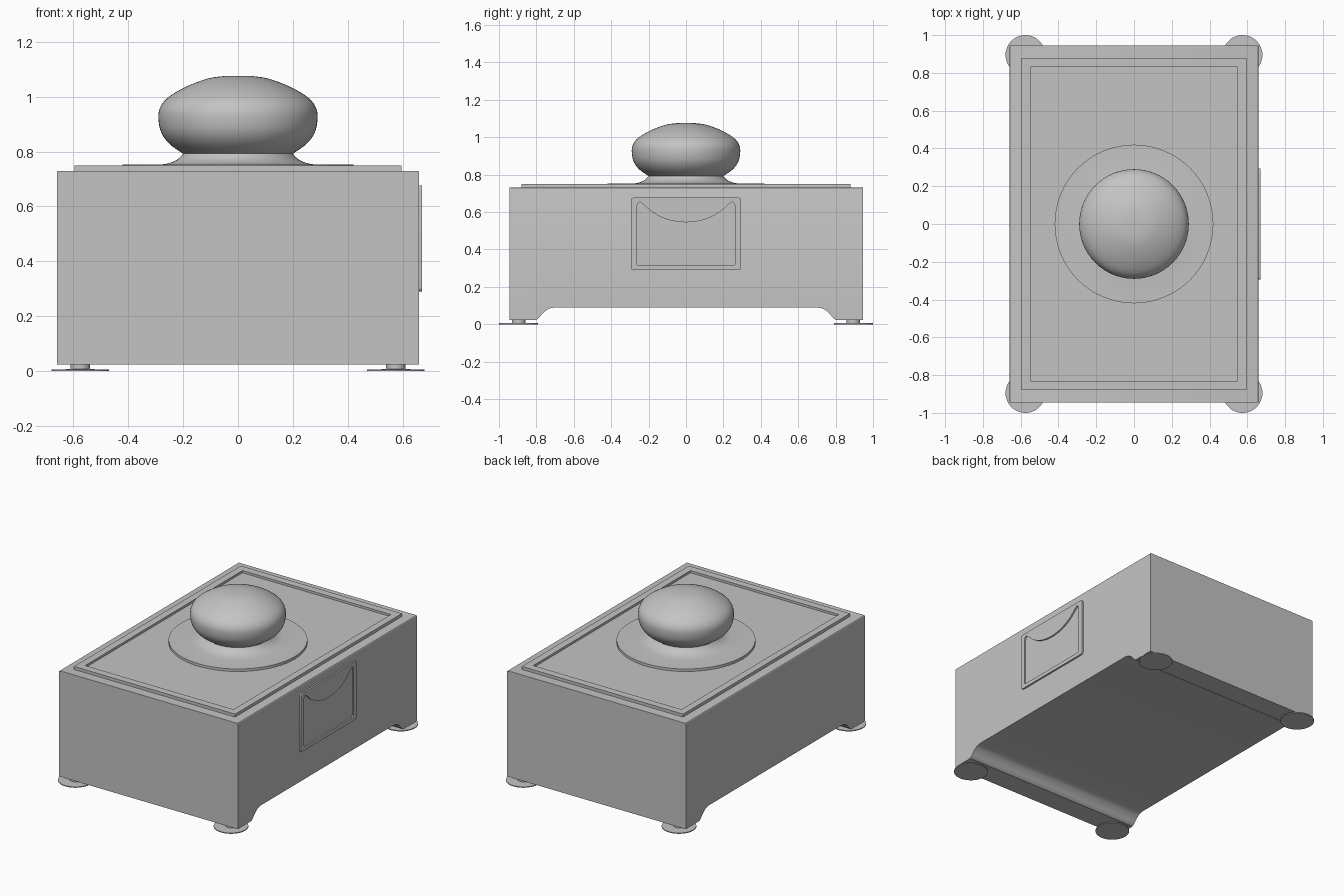
import bpy, bmesh, math

if "Cube" in bpy.data.objects:
    bpy.data.objects.remove(bpy.data.objects["Cube"])

grey = bpy.data.materials.new("plain grey")
grey.diffuse_color = (0.55, 0.55, 0.55, 1)
grey.use_nodes = True
grey.node_tree.nodes["Principled BSDF"].inputs["Base Color"].default_value = grey.diffuse_color


def finish(name, bm, angle=30):
    bmesh.ops.recalc_face_normals(bm, faces=bm.faces[:])
    me = bpy.data.meshes.new(name)
    bm.to_mesh(me)
    bm.free()
    me.materials.append(grey)
    ob = bpy.data.objects.new(name, me)
    bpy.context.collection.objects.link(ob)
    bpy.ops.object.select_all(action='DESELECT')
    bpy.context.view_layer.objects.active = ob
    ob.select_set(True)
    bpy.ops.object.shade_smooth_by_angle(angle=math.radians(angle))
    return ob


def extrude_yz(bm, pts, x0, x1):
    """Prism from a y-z outline, running from x0 to x1."""
    f = bm.faces.new([bm.verts.new((x0, y, z)) for y, z in pts])
    r = bmesh.ops.extrude_face_region(bm, geom=[f])
    vs = [g for g in r['geom'] if isinstance(g, bmesh.types.BMVert)]
    bmesh.ops.translate(bm, verts=vs, vec=(x1 - x0, 0, 0))


def lathe(name, profile, cx=0, cy=0, n=48):
    """Surface of revolution about a vertical axis; both ends capped."""
    bm = bmesh.new()
    rings = []
    for r, z in profile:
        rings.append([bm.verts.new((cx + r * math.cos(2 * math.pi * i / n),
                                    cy + r * math.sin(2 * math.pi * i / n), z)) for i in range(n)])
    for a, b in zip(rings, rings[1:]):
        for i in range(n):
            j = (i + 1) % n
            bm.faces.new((a[i], a[j], b[j], b[i]))
    bm.faces.new(rings[0][::-1])
    bm.faces.new(rings[-1])
    return finish(name, bm)


def smooth_curve(pts, steps=6):
    """Catmull-Rom interpolation through the points."""
    p = [pts[0]] + pts + [pts[-1]]
    out = []
    for i in range(1, len(p) - 2):
        for s in range(steps):
            t = s / steps
            out.append(tuple(0.5 * (2 * b + (c - a) * t + (2 * a - 5 * b + 4 * c - d) * t * t
                                    + (3 * b - a - 3 * c + d) * t ** 3)
                             for a, b, c, d in zip(p[i - 1], p[i], p[i + 1], p[i + 2])))
    return out + [pts[-1]]


# Body with arched underside
arch = smooth_curve([(0.80, 0.024), (0.785, 0.036), (0.762, 0.062), (0.73, 0.084), (0.69, 0.09)], 4)
half = [(0.945, 0.73), (0.945, 0.024)] + arch
bm = bmesh.new()
extrude_yz(bm, half + [(-y, z) for y, z in reversed(half)], -0.66, 0.66)
edges = [e for e in bm.edges if abs(e.verts[0].co.x - e.verts[1].co.x) < 1e-5
         and abs(e.verts[0].co.z - e.verts[1].co.z) < 1e-5 and e.verts[0].co.z > 0.7]
bmesh.ops.bevel(bm, geom=edges, offset=0.007, segments=3, affect='EDGES', profile=0.5)
finish("body", bm)

# Lid with a raised rim around a sunken panel
bm = bmesh.new()
levels = [(0.595, 0.88, 0.725), (0.595, 0.88, 0.75), (0.548, 0.83, 0.75), (0.548, 0.83, 0.735)]
loops = [[bm.verts.new((sx * x, sy * y, z)) for sx, sy in ((-1, -1), (1, -1), (1, 1), (-1, 1))]
         for x, y, z in levels]
for a, b in zip(loops, loops[1:]):
    for i in range(4):
        bm.faces.new((a[i], a[(i + 1) % 4], b[(i + 1) % 4], b[i]))
bm.faces.new(loops[0][::-1])
bm.faces.new(loops[-1])
finish("lid", bm)

# Knob: flange, flared neck and flattened ball
flare = smooth_curve([(0.285, 0.752), (0.25, 0.758), (0.22, 0.772), (0.2, 0.792)], 4)
ball = smooth_curve([(0.2, 0.792), (0.25, 0.828), (0.28, 0.87), (0.29, 0.92), (0.284, 0.96),
                     (0.255, 0.997), (0.19, 1.036), (0.11, 1.066), (0.05, 1.075)], 4)
lathe("knob", [(0.42, 0.733), (0.42, 0.752)] + flare + ball[1:] + [(0.01, 1.075)], n=64)

# Feet: short stems on thin round pads
for sx in (-1, 1):
    for sy in (-1, 1):
        lathe("foot", [(0.105, 0), (0.105, 0.006), (0.036, 0.007), (0.036, 0.03)],
              sx * 0.575, sy * 0.895)


# Pull plate on the right side, with a window that has a scooped top
def rounded_rect(hw, z0, z1, r, n=4):
    pts = []
    for k, (cy, cz) in enumerate(((hw - r, z1 - r), (r - hw, z1 - r), (r - hw, z0 + r), (hw - r, z0 + r))):
        for i in range(n + 1):
            a = math.pi / 2 * (k + i / n)
            pts.append((cy + r * math.cos(a), cz + r * math.sin(a)))
    return pts


bm = bmesh.new()
extrude_yz(bm, rounded_rect(0.295, 0.29, 0.677, 0.015), 0.65, 0.671)
plate = finish("pull_plate", bm)

scoop = smooth_curve([(-0.262, 0.635), (-0.255, 0.649), (-0.238, 0.65), (-0.18, 0.6), (-0.1, 0.56),
                      (0, 0.545), (0.1, 0.56), (0.18, 0.6), (0.238, 0.65), (0.255, 0.649), (0.262, 0.635)], 4)
bm = bmesh.new()
extrude_yz(bm, scoop + [(0.262, 0.322), (0.255, 0.315), (-0.255, 0.315), (-0.262, 0.322)], 0.661, 0.70)
cutter = finish("window_cutter", bm)
cutter.hide_render = True
cutter.hide_set(True)
cut = plate.modifiers.new("window", 'BOOLEAN')
cut.object = cutter
cut.operation = 'DIFFERENCE'
cut.solver = 'EXACT'
